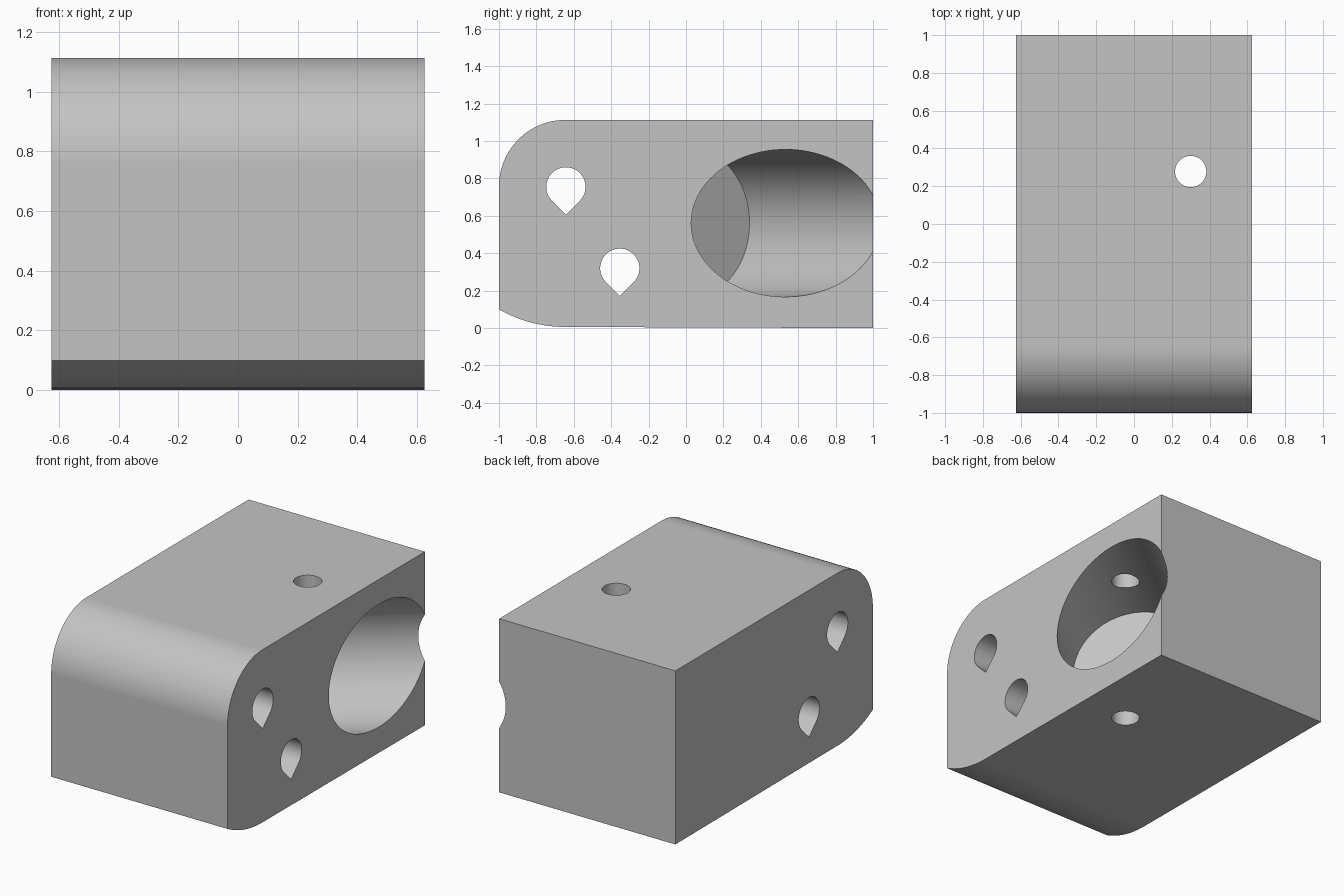
import bpy, bmesh
from math import pi, sin, cos, asin, radians, hypot, atan2
from mathutils import Vector, Matrix

cube = bpy.data.objects.get("Cube")
if cube:
    bpy.data.objects.remove(cube, do_unlink=True)

grey = bpy.data.materials.new("plain grey")
grey.use_nodes = True
grey.diffuse_color = (0.55, 0.55, 0.55, 1)
grey.node_tree.nodes["Principled BSDF"].inputs["Base Color"].default_value = (0.55, 0.55, 0.55, 1)

HALF_W, HEIGHT = 0.625, 1.113


def arc(cy, cz, r, a0, a1, n):
    """Points on an arc in the y-z plane."""
    return [(cy + r * cos(a0 + (a1 - a0) * i / n), cz + r * sin(a0 + (a1 - a0) * i / n))
            for i in range(n + 1)]


def prism(name, profile, half_width):
    """Extrude a y-z profile along x."""
    bm = bmesh.new()
    face = bm.faces.new([bm.verts.new((-half_width, y, z)) for y, z in profile])
    side = bmesh.ops.extrude_face_region(bm, geom=[face])["geom"]
    bmesh.ops.translate(bm, vec=(2 * half_width, 0, 0),
                        verts=[v for v in side if isinstance(v, bmesh.types.BMVert)])
    return finish(name, bm)


def rod(name, start, end, radius, segments):
    """Cylinder between two points."""
    start, end = Vector(start), Vector(end)
    axis = end - start
    matrix = Matrix.Translation((start + end) / 2) @ axis.to_track_quat("Z", "Y").to_matrix().to_4x4()
    bm = bmesh.new()
    bmesh.ops.create_cone(bm, cap_ends=True, segments=segments, radius1=radius,
                          radius2=radius, depth=axis.length, matrix=matrix)
    return finish(name, bm)


def finish(name, bm):
    bmesh.ops.recalc_face_normals(bm, faces=bm.faces)
    mesh = bpy.data.meshes.new(name)
    bm.to_mesh(mesh)
    bm.free()
    mesh.materials.append(grey)
    obj = bpy.data.objects.new(name, mesh)
    bpy.context.collection.objects.link(obj)
    return obj


# Block side profile: rounded upper front, shallow curve under the front
fillet = 0.355
upper = arc(-1 + fillet, HEIGHT - fillet, fillet, pi / 2, pi, 24)
p, q, r = Vector((-1, 0.1)), Vector((-0.64, 0.006)), 0.72
chord = q - p
half = chord.length / 2
centre = (p + q) / 2 + Vector((-chord.y, chord.x)).normalized() * (r * r - half * half) ** 0.5
a0 = atan2(*(p - centre).yx)
lower = arc(centre.x, centre.y, r, a0, a0 + 2 * asin(half / r), 12)
block = prism("block", [(1, 0), (1, HEIGHT)] + upper + lower, HALF_W)

# Teardrop cross holes, point downward
cutters = []
for i, (y, z) in enumerate([(-0.642, 0.755), (-0.354, 0.32)]):
    drop = arc(y, z, 0.105, -pi / 4, 5 * pi / 4, 36) + [(y, z - 0.105 * 2 ** 0.5)]
    cutters.append(prism(f"teardrop_cutter_{i}", drop, 1))

# Slanted blind bore, entering the +x side
tilt, depth = radians(38.7), 0.8
mouth = Vector((HALF_W, 0.5325, 0.561))
direction = Vector((cos(tilt), sin(tilt), 0))
cutters.append(rod("bore_cutter", mouth - direction * depth, mouth + direction, 0.394, 96))

# Vertical through hole crossing the bore
cutters.append(rod("vertical_cutter", (0.3, 0.278, -0.5), (0.3, 0.278, 1.6), 0.083, 48))

bpy.ops.object.select_all(action="DESELECT")
bpy.context.view_layer.objects.active = block
block.select_set(True)
for cutter in cutters:
    cutter.hide_render = True
    mod = block.modifiers.new("cut", "BOOLEAN")
    mod.operation, mod.solver, mod.object = "DIFFERENCE", "EXACT", cutter
    bpy.ops.object.modifier_apply(modifier=mod.name)
    bpy.data.objects.remove(cutter, do_unlink=True)

bpy.ops.object.shade_smooth_by_angle(angle=radians(20))
weighted = block.modifiers.new("clean_normals", "WEIGHTED_NORMAL")
weighted.keep_sharp = True
